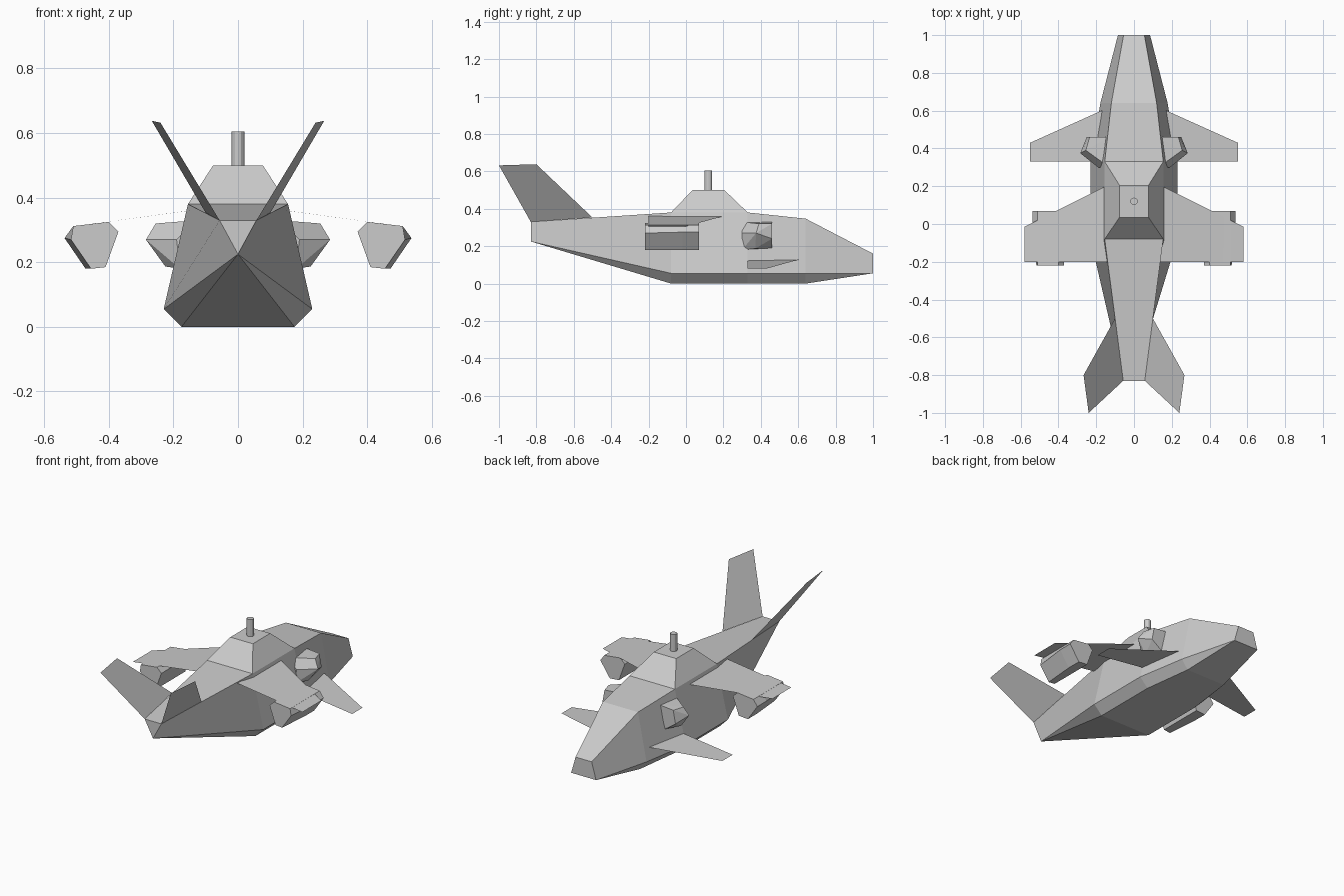
import bpy, bmesh

if "Cube" in bpy.data.objects:
    bpy.data.objects.remove(bpy.data.objects["Cube"])


def finish(name, bm):
    bmesh.ops.remove_doubles(bm, verts=bm.verts, dist=1e-4)
    bmesh.ops.recalc_face_normals(bm, faces=bm.faces)
    me = bpy.data.meshes.new(name)
    bm.to_mesh(me)
    bm.free()
    ob = bpy.data.objects.new(name, me)
    bpy.context.collection.objects.link(ob)
    return ob


def loft(name, rings):
    # skin a row of equal-length rings and cap both ends
    bm = bmesh.new()
    vs = [[bm.verts.new(p) for p in r] for r in rings]
    n = len(rings[0])
    for a, b in zip(vs, vs[1:]):
        for i in range(n):
            j = (i + 1) % n
            bm.faces.new((a[i], a[j], b[j], b[i]))
    bm.faces.new(vs[0])
    bm.faces.new(vs[-1])
    bmesh.ops.dissolve_degenerate(bm, edges=bm.edges, dist=1e-4)
    return finish(name, bm)


def sheet(name, pts):
    bm = bmesh.new()
    bm.faces.new([bm.verts.new(p) for p in pts])
    return finish(name, bm)


def hull(name, pts):
    bm = bmesh.new()
    vs = [bm.verts.new(p) for p in pts]
    res = bmesh.ops.convex_hull(bm, input=vs)
    loose = [v for v in bm.verts if not v.link_faces]
    bmesh.ops.delete(bm, geom=loose, context='VERTS')
    return finish(name, bm)


def mirror(ob):
    ob.modifiers.new("mirror", 'MIRROR').use_mirror_merge = False


# fuselage: y, (top x, z), (chine x, z), (bottom x, z)
stations = [
    (1.00, (.055, .16), (.085, .055), (.085, .055)),
    (.64, (.12, .347), (.178, .055), (.135, 0)),
    (.33, (.155, .38), (.23, .055), (.175, 0)),
    (-.08, (.155, .38), (.23, .055), (.175, 0)),
    (-.83, (.057, .33), (0, .225), (0, .225)),
]
loft("fuselage", [[(x, y, z) for x, z in half] + [(-x, y, z) for x, z in reversed(half)]
                  for y, *half in stations])

# raised cabin on the roof
loft("cabin", [[(-w, a, z), (w, a, z), (w, b, z), (-w, b, z)]
               for w, a, b, z in ((.155, -.08, .33, .38), (.077, .035, .205, .5))])

# mast
bpy.ops.mesh.primitive_cylinder_add(vertices=12, radius=.02, depth=.125, location=(0, .12, .5425))
bpy.context.object.name = "mast"

# thin wings, canards and tail fins
mirror(sheet("main_wing", [(.15, .2, .36), (.58, -.015, .302), (.58, -.2, .302), (.08, -.2, .369)]))
mirror(sheet("canard", [(.15, .61, .13), (.55, .43, .08), (.55, .33, .08), (.15, .33, .13)]))
mirror(sheet("tail_fin", [(.1, -.5, .353), (.267, -.8, .638), (.24, -1, .632), (.057, -.83, .33)]))

# six-sided pods under the wings, outer side stepped in towards the tail
big = [(.37, .295), (.40, .325), (.51, .312), (.537, .275), (.472, .18), (.41, .185)]
small = [(.37, .295), (.40, .325), (.51, .312), (.517, .27), (.455, .18), (.41, .185)]
mirror(loft("wing_pod", [[(x, y, z) for x, z in s]
                         for y, s in ((.07, big), (-.02, big), (-.22, small))]))

# faceted side pods on the forward fuselage
mirror(hull("side_pod", [
    (.13, .46, .33), (.235, .46, .32), (.255, .39, .32), (.13, .30, .33),
    (.25, .46, .24), (.285, .375, .27), (.19, .30, .27),
    (.18, .46, .19), (.225, .37, .187), (.18, .30, .18)]))
